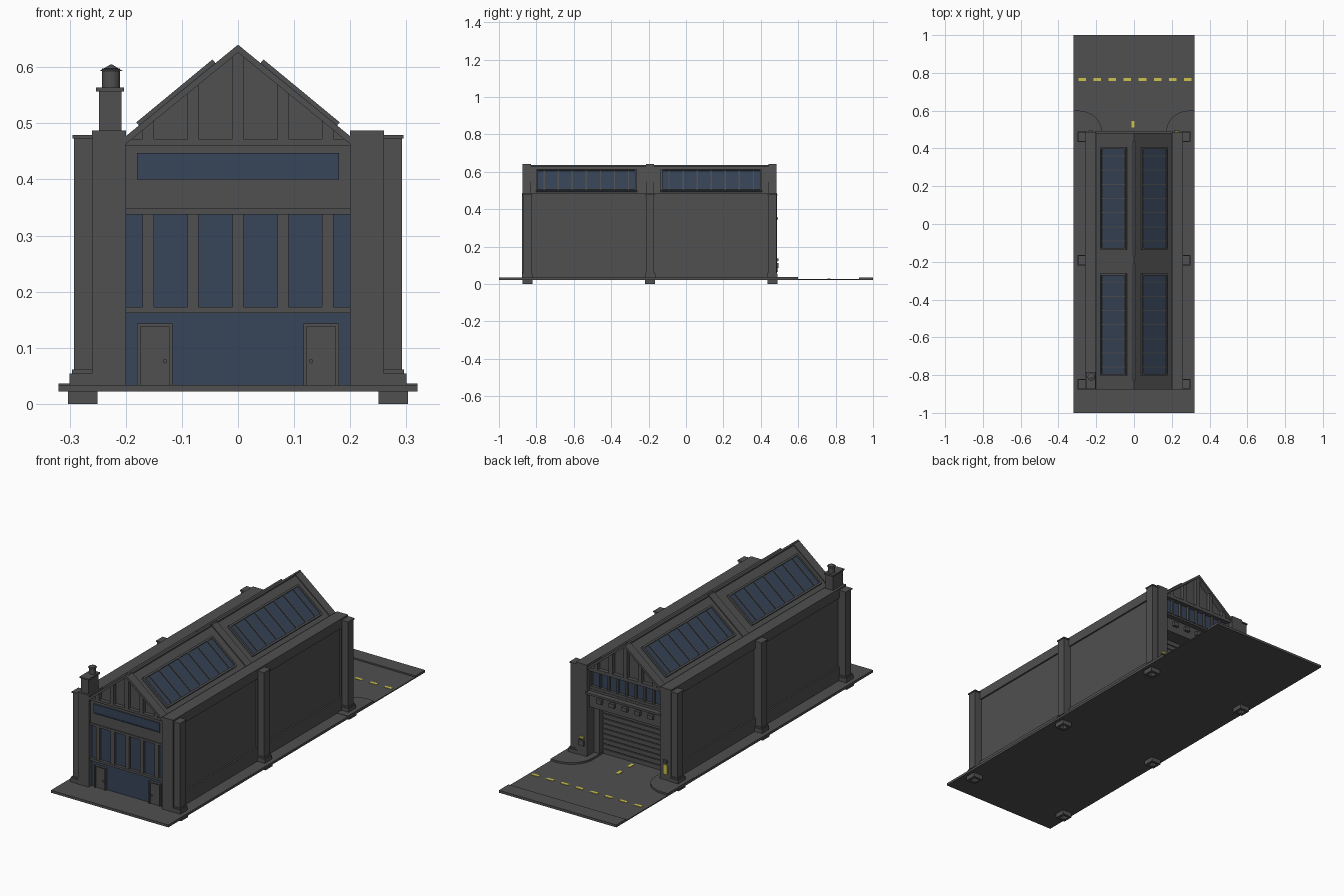
import bpy, bmesh, math
from mathutils import Matrix, Vector


def material(name, rgb):
    m = bpy.data.materials.new(name)
    m.diffuse_color = (*rgb, 1)
    return m


GREY = material("dark grey", (0.08, 0.08, 0.08))
BLUE = material("glass blue", (0.038, 0.058, 0.098))
YELLOW = material("marking yellow", (0.62, 0.54, 0.07))


def finish(name, bm, mat):
    bmesh.ops.recalc_face_normals(bm, faces=bm.faces)
    me = bpy.data.meshes.new(name)
    bm.to_mesh(me)
    bm.free()
    me.materials.append(mat)
    ob = bpy.data.objects.new(name, me)
    bpy.context.collection.objects.link(ob)
    return ob


def boxes(name, specs, mat=GREY, mirror=False, matrix=None):
    """One object from boxes given as (x0, x1, y0, y1, z0, z1)."""
    bm = bmesh.new()
    specs = list(specs)
    if mirror:
        specs += [(-b, -a, c, d, e, f) for a, b, c, d, e, f in specs]
    for a, b, c, d, e, f in specs:
        m = Matrix.Translation(((a + b) / 2, (c + d) / 2, (e + f) / 2)) @ Matrix.Diagonal((b - a, d - c, f - e, 1))
        bmesh.ops.create_cube(bm, size=1, matrix=(matrix @ m) if matrix else m)
    return finish(name, bm, mat)


def prism(name, pts, axis, lo, hi, mat=GREY):
    """Extrude a profile: axis 'y' uses (x, z) points, axis 'z' uses (x, y)."""
    bm = bmesh.new()
    place = (lambda p: (p[0], lo, p[1])) if axis == 'y' else (lambda p: (p[0], p[1], lo))
    face = bm.faces.new([bm.verts.new(place(p)) for p in pts])
    ext = bmesh.ops.extrude_face_region(bm, geom=[face])
    d = Vector((0, hi - lo, 0)) if axis == 'y' else Vector((0, 0, hi - lo))
    bmesh.ops.translate(bm, verts=[v for v in ext['geom'] if isinstance(v, bmesh.types.BMVert)], vec=d)
    return finish(name, bm, mat)


def cylinder(name, loc, r1, r2, h, n=16, rot=None, mat=GREY):
    bm = bmesh.new()
    m = Matrix.Translation(loc)
    if rot:
        m = m @ rot
    bmesh.ops.create_cone(bm, cap_ends=True, segments=n, radius1=r1, radius2=r2, depth=h, matrix=m)
    return finish(name, bm, mat)


PY = (-0.848, -0.192, 0.462)      # pillar rows
SIDES = (-1, 1)

# Ground: road, pavements, rounded kerb corners
boxes("road", [(-0.32, 0.32, -0.99, 0.99, 0.022, 0.027)])
boxes("pavement", [(-0.32, 0.32, -1, 0.40, 0.022, 0.034), (-0.32, 0.32, 0.925, 1, 0.022, 0.034)])
for s in SIDES:
    arc = [(0.29 - 0.12 * math.cos(t * math.pi / 16), 0.485 + 0.115 * math.sin(t * math.pi / 16)) for t in range(9)]
    pts = [(0.32, 0.40), (0.17, 0.40)] + arc + [(0.32, 0.60)]
    prism("kerb_corner", [(s * x, y) for x, y in pts], 'z', 0.022, 0.036)
boxes("road_dashes", [(-0.295 + i * 0.08, -0.255 + i * 0.08, 0.757, 0.772, 0.026, 0.029) for i in range(8)], YELLOW)
boxes("drive_dashes", [(-0.013, 0.003, y, y + 0.035, 0.026, 0.029) for y in (0.42, 0.51)], YELLOW)

# Feet (hollow from below) and pillars
feet = []
for y in PY:
    a, b, c, d = 0.25, 0.303, y - 0.027, y + 0.027
    feet += [(a, b, c, c + 0.013, 0, 0.023), (a, b, d - 0.013, d, 0, 0.023),
             (a, a + 0.013, c, d, 0, 0.023), (b - 0.013, b, c, d, 0, 0.023)]
boxes("feet", feet, mirror=True)
boxes("pillars", [(0.25, 0.292, y - 0.022, y + 0.022, 0.033, 0.473) for y in PY], mirror=True)
boxes("pillar_bases", [(0.25, 0.300, y - 0.028, y + 0.028, 0.033, 0.054) for y in PY]
      + [(0.25, 0.296, y - 0.025, y + 0.025, 0.054, 0.061) for y in PY], mirror=True)
boxes("pillar_caps", [(0.25, 0.295, y - 0.026, y + 0.026, 0.473, 0.479) for y in PY], mirror=True)

# Side walls with framed panels
boxes("side_walls", [(0.20, 0.252, -0.877, 0.487, 0.033, 0.487)], mirror=True)
frame = [(0.25, 0.26, -0.877, 0.487, 0.033, 0.10), (0.25, 0.26, -0.877, 0.487, 0.44, 0.487)]
frame += [(0.25, 0.26, a, b, 0.10, 0.44) for a, b in ((-0.877, -0.83), (-0.22, -0.17), (0.43, 0.487))]
boxes("side_wall_frames", frame, mirror=True)
boxes("hall_core", [(-0.201, 0.201, -0.845, 0.39, 0.03, 0.47)])

# Front: glazing, mullions, doors, sign window
boxes("front_glass", [(-0.2, 0.2, -0.852, -0.844, 0.033, 0.34)], BLUE)
bars = [(x - 0.01, x + 0.01, -0.864, -0.845, 0.17, 0.34) for x in (-0.16, -0.08, 0, 0.08, 0.16)]
bars += [(-0.2, 0.2, -0.866, -0.845, 0.162, 0.173), (-0.2, 0.2, -0.868, -0.845, 0.337, 0.348)]
boxes("front_glazing_bars", bars)
boxes("front_upper_wall", [(-0.2, 0.2, -0.863, -0.84, 0.348, 0.46), (-0.2, 0.2, -0.868, -0.84, 0.46, 0.472)])
boxes("front_strip_frame", [(-0.18, 0.18, -0.868, -0.86, 0.40, 0.405), (-0.18, 0.18, -0.868, -0.86, 0.442, 0.447),
                            (-0.18, -0.175, -0.868, -0.86, 0.40, 0.447), (0.175, 0.18, -0.868, -0.86, 0.40, 0.447)], BLUE)
boxes("front_strip_window", [(-0.176, 0.176, -0.866, -0.86, 0.404, 0.443)], BLUE)
boxes("front_door_frames", [(0.117, 0.123, -0.864, -0.85, 0.033, 0.143), (0.174, 0.18, -0.864, -0.85, 0.033, 0.143),
                            (0.117, 0.18, -0.864, -0.85, 0.138, 0.143)], mirror=True)
boxes("front_doors", [(0.122, 0.175, -0.858, -0.85, 0.033, 0.139)], mirror=True)
for s in SIDES:
    cylinder("door_knob", (s * 0.13, -0.861, 0.076), 0.004, 0.004, 0.008, 10, Matrix.Rotation(math.pi / 2, 4, 'X'))

# Roof body, rafters at the ribs, gable struts
prism("roof", [(-0.2, 0.465), (0.2, 0.465), (0.2, 0.47), (0, 0.634), (-0.2, 0.47)], 'y', -0.85, 0.455)
chevron = [(-0.2, 0.463), (0, 0.626), (0.2, 0.463), (0.2, 0.477), (0, 0.64), (-0.2, 0.477)]
for y0, y1 in ((-0.875, -0.83), (-0.213, -0.17), (0.44, 0.483)):
    prism("roof_rib", chevron, 'y', y0, y1)
boxes("roof_ridge", [(-0.006, 0.006, -0.87, 0.48, 0.625, 0.636)])
for y0, y1 in ((-0.868, -0.845), (0.45, 0.474)):
    for x in (-0.16, -0.08, 0, 0.08, 0.16):
        h = lambda u: 0.633 - 0.815 * abs(u)
        pts = [(x - 0.01, 0.47), (x + 0.01, 0.47), (x + 0.01, h(x + 0.01)), (x, h(x)), (x - 0.01, h(x - 0.01))]
        prism("gable_strut", pts, 'y', y0, y1)

# Skylights laid on each slope: local x runs down the slope, local z is outward
tilt = math.atan2(0.165, 0.2)
for s in SIDES:
    for yc in (-0.533, 0.135):
        m = Matrix.Translation((s * 0.107, yc, 0.550)) @ Matrix.Rotation(s * tilt, 4, 'Y')
        L, W, t = 0.088, 0.27, 0.009
        boxes("skylight_glass", [(-L, L, -W, W, -0.006, 0.003)], BLUE, matrix=m)
        fr = [(-L, -L + t, -W, W, -0.006, 0.010), (L - t, L, -W, W, -0.006, 0.010),
              (-L, L, -W, -W + t, -0.006, 0.010), (-L, L, W - t, W, -0.006, 0.010)]
        fr += [(-L, L, y - 0.003, y + 0.003, -0.006, 0.007) for y in [(i - 3) * W / 3.6 for i in range(7)]]
        boxes("skylight_frame", fr, matrix=m)

# Chimney with pot and cowl
boxes("chimney", [(-0.248, -0.208, -0.867, -0.79, 0.48, 0.557), (-0.253, -0.203, -0.873, -0.784, 0.557, 0.564)])
cylinder("chimney_pot", (-0.226, -0.81, 0.58), 0.016, 0.016, 0.036)
cylinder("chimney_cowl", (-0.226, -0.81, 0.599), 0.020, 0.002, 0.011)

# Rear: strip window, lintel with canopy and lamps, roller door
boxes("rear_window_glass", [(-0.2, 0.2, 0.38, 0.452, 0.365, 0.465)], BLUE)
rear = [(-0.2, 0.2, 0.44, 0.474, 0.455, 0.472), (-0.2, 0.2, 0.44, 0.466, 0.365, 0.378)]
rear += [(x - 0.004, x + 0.004, 0.44, 0.464, 0.37, 0.46) for x in [(i - 4) * 0.049 for i in range(9)]]
boxes("rear_window_bars", rear)
boxes("rear_lintel", [(-0.2, 0.2, 0.38, 0.468, 0.275, 0.366)])
boxes("rear_canopy", [(-0.205, 0.205, 0.46, 0.493, 0.345, 0.355)])
boxes("rear_lamps", [(x - 0.014, x + 0.014, 0.465, 0.482, 0.308, 0.328) for x in (-0.14, -0.07, 0, 0.07, 0.14)])
boxes("rear_door_jambs", [(0.172, 0.2, 0.38, 0.43, 0.027, 0.28)], mirror=True)
boxes("roller_door", [(-0.175, 0.175, 0.38, 0.40, 0.027 + i * 0.025, 0.048 + i * 0.025) for i in range(10)]
      + [(-0.175, 0.175, 0.38, 0.394, 0.027, 0.28)])

# Rear wall fittings
boxes("wall_notice", [(-0.242, -0.218, 0.486, 0.492, 0.065, 0.112)], YELLOW)
boxes("wall_notice_lamp", [(-0.24, -0.22, 0.486, 0.494, 0.122, 0.135)])
boxes("entry_panel", [(0.212, 0.242, 0.486, 0.494, 0.085, 0.112)])
boxes("entry_panel_sign", [(0.215, 0.238, 0.486, 0.492, 0.120, 0.130)], YELLOW)
